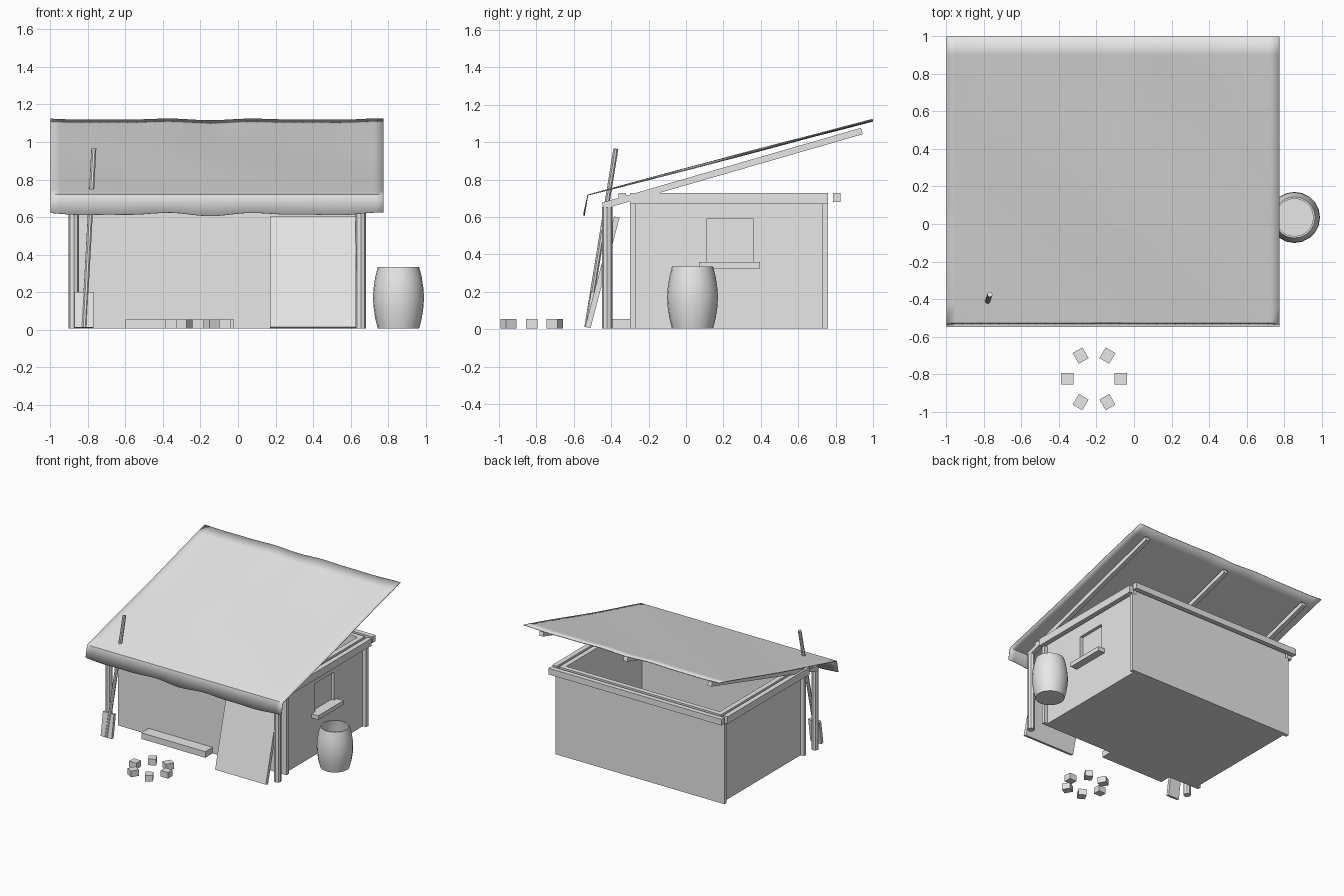
import bpy, bmesh, math
from mathutils import Vector, Matrix

cube = bpy.data.objects.get("Cube")
if cube:
    bpy.data.objects.remove(cube, do_unlink=True)

grey = bpy.data.materials.new("plain_grey")
grey.use_nodes = True
grey.diffuse_color = (0.8, 0.8, 0.8, 1)
grey.node_tree.nodes["Principled BSDF"].inputs["Base Color"].default_value = (0.8, 0.8, 0.8, 1)


def finish(bm, name, smooth=False):
    bmesh.ops.recalc_face_normals(bm, faces=bm.faces[:])
    mesh = bpy.data.meshes.new(name)
    bm.to_mesh(mesh)
    bm.free()
    mesh.materials.append(grey)
    obj = bpy.data.objects.new(name, mesh)
    bpy.context.collection.objects.link(obj)
    if smooth:
        bpy.ops.object.select_all(action='DESELECT')
        obj.select_set(True)
        bpy.context.view_layer.objects.active = obj
        bpy.ops.object.shade_smooth_by_angle(angle=math.radians(40))
    return obj


def box(name, x, y, z, turn=0):
    """Box between pairs of x, y and z limits, turned about its own centre."""
    bm = bmesh.new()
    bmesh.ops.create_cube(bm, size=1)
    size = [b - a for a, b in (x, y, z)]
    mid = Vector([(a + b) / 2 for a, b in (x, y, z)])
    bmesh.ops.scale(bm, vec=size, verts=bm.verts)
    bmesh.ops.transform(bm, matrix=Matrix.Translation(mid) @ Matrix.Rotation(turn, 4, 'Z'), verts=bm.verts)
    return finish(bm, name)


def plank(name, x, low, high, thick):
    """Board whose side profile runs from low to high in (y, z)."""
    a, b = Vector(low), Vector(high)
    d = (b - a).normalized()
    n = Vector((-d.y, d.x)) * thick / 2
    bm = bmesh.new()
    face = bm.faces.new([bm.verts.new((x[0], p.x, p.y)) for p in (a + n, a - n, b - n, b + n)])
    out = bmesh.ops.extrude_face_region(bm, geom=[face])["geom"]
    bmesh.ops.translate(bm, vec=(x[1] - x[0], 0, 0),
                        verts=[g for g in out if isinstance(g, bmesh.types.BMVert)])
    return finish(bm, name)


def pole(name, start, end, radius, sides=8):
    a, b = Vector(start), Vector(end)
    bm = bmesh.new()
    bmesh.ops.create_cone(bm, cap_ends=True, segments=sides, radius1=radius, radius2=radius, depth=(b - a).length)
    spin = (b - a).to_track_quat('Z', 'Y').to_matrix().to_4x4()
    bmesh.ops.transform(bm, matrix=Matrix.Translation((a + b) / 2) @ spin, verts=bm.verts)
    return finish(bm, name)


def cut(target, cutter):
    cutter.hide_render = True
    cutter.hide_set(True)
    mod = target.modifiers.new(cutter.name, 'BOOLEAN')
    mod.operation = 'DIFFERENCE'
    mod.solver = 'EXACT'
    mod.object = cutter


# House shell, open at the top, with a recessed window on one side
left, right, front, back, top = -0.85, 0.62, -0.30, 0.76, 0.73
walls = box("house_walls", (left, right), (front, back), (0.005, top))
cut(walls, box("room_cutter", (left + .04, right - .04), (front + .04, back - .04), (0.02, 1)))
cut(walls, box("window_cutter", (right - .025, right + .05), (0.11, 0.36), (0.36, 0.59)))
box("window_sill", (right, 0.68), (0.07, 0.395), (0.325, 0.36))

# Beams around the wall tops and slim corner posts
box("front_beam", (-0.9, 0.67), (front - .06, front - .02), (0.70, top))
box("back_beam", (-0.9, 0.67), (back + .025, back + .065), (0.68, top))
for side, x in (("left", right + .02), ("right", left - .06)):
    box(side + "_beam", (x, x + .04), (front, back), (0.67, top))
    inner = right if side == "left" else left - .03
    for end, y in (("front", front), ("back", back - .03)):
        box(f"{side}_{end}_corner_post", (inner, inner + .03), (y, y + .03), (0.005, 0.67))

# Porch posts and sloping rafters
for name, x in (("left", 0.655), ("middle", -0.11), ("right", -0.875)):
    plank(name + "_rafter", (x - .018, x + .018), (-0.445, 0.66), (0.94, 1.06), 0.035)
    if name != "middle":
        pole(name + "_porch_post", (x, -0.422, 0.005), (x, -0.422, 0.655), 0.028)

# Cloth roof with a wavy hanging front edge
bm = bmesh.new()
columns, rows = 36, 16
grid = []
for i in range(columns + 1):
    x = -1 + 1.775 * i / columns
    wave = math.sin(x * 11) * .6 + math.sin(x * 17 + 1) * .4
    line = [bm.verts.new((x, -0.545, 0.615 + 0.01 * wave))]
    for j in range(rows + 1):
        t = j / rows
        ripple = 0.005 * wave * t ** 3 + 0.005 * math.sin(t * math.pi) * math.sin(x * 4 + t * 5)
        line.append(bm.verts.new((x, -0.525 + 1.523 * t, 0.718 + 0.4 * t + ripple)))
    grid.append(line)
for a, b in zip(grid, grid[1:]):
    for j in range(rows + 1):
        bm.faces.new((a[j], b[j], b[j + 1], a[j + 1]))
roof = finish(bm, "cloth_roof", smooth=True)
thickness = roof.modifiers.new("thickness", 'SOLIDIFY')
thickness.thickness = 0.006
thickness.offset = 0

# Step, leaning door and shovel
box("front_step", (-0.6, -0.02), (-0.395, front), (0.005, 0.055))
plank("leaning_door", (0.17, 0.63), (-0.525, 0.01), (-0.37, 0.6), 0.03)
plank("shovel_blade", (-0.87, -0.77), (-0.525, 0.01), (-0.495, 0.2), 0.025)
pole("shovel_handle", (-0.82, -0.53, 0.012), (-0.768, -0.375, 0.965), 0.014)

# Ring of fire stones
for k in range(6):
    angle = k * math.pi / 3
    x, y = -0.213 + 0.143 * math.cos(angle), -0.825 + 0.143 * math.sin(angle)
    box(f"fire_stone_{k + 1}", (x - .033, x + .033), (y - .03, y + .03), (0.005, 0.055), angle)

# Open barrel, spun from a half profile
profile = [(0, 0.005), (0.11, 0.005), (0.124, 0.06), (0.133, 0.12), (0.136, 0.17), (0.133, 0.22),
           (0.124, 0.28), (0.11, 0.335), (0.1, 0.335), (0.12, 0.22), (0.12, 0.12), (0.1, 0.03), (0, 0.03)]
bm = bmesh.new()
points = [bm.verts.new((r, 0, z)) for r, z in profile]
edges = [bm.edges.new(pair) for pair in zip(points, points[1:])]
bmesh.ops.spin(bm, geom=points + edges, cent=(0, 0, 0), axis=(0, 0, 1), angle=2 * math.pi, steps=20)
bmesh.ops.remove_doubles(bm, verts=bm.verts[:], dist=0.0005)
bmesh.ops.translate(bm, vec=(0.855, 0.035, 0), verts=bm.verts[:])
finish(bm, "barrel", smooth=True)
